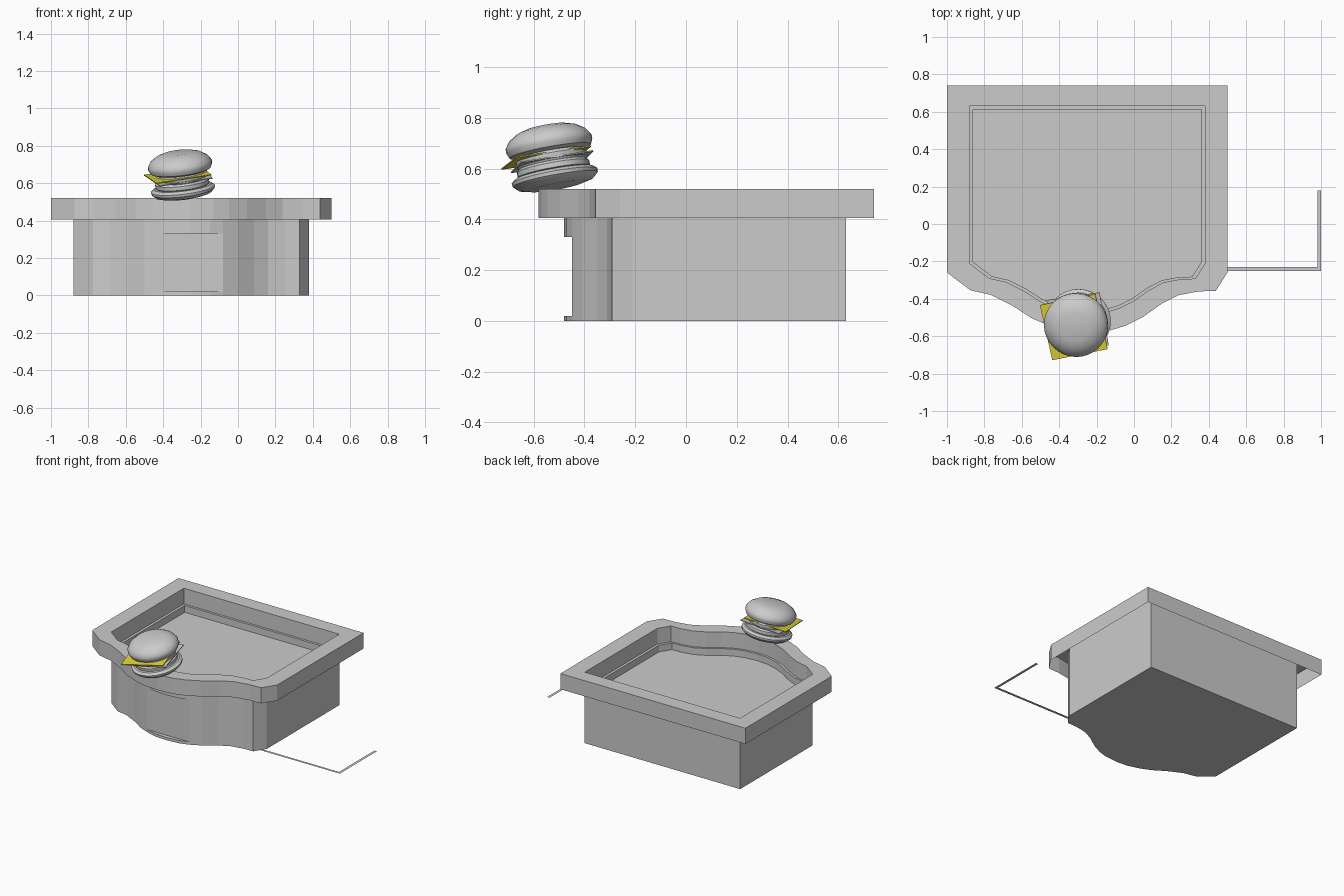
import bpy, bmesh
from math import cos, sin, pi, radians
from mathutils import Vector, Matrix

if "Cube" in bpy.data.objects:
    bpy.data.objects.remove(bpy.data.objects["Cube"])

# wall footprint, front run from left to right, plus the two back corners
FOOT = [(-.88, -.21), (-.775, -.29), (-.685, -.31), (-.585, -.36), (-.5, -.415), (-.42, -.45),
        (-.34, -.473), (-.25, -.48), (-.15, -.471), (-.08, -.45), (0, -.41), (.085, -.35),
        (.16, -.312), (.25, -.295), (.328, -.292), (.38, -.21), (.38, .63), (-.88, .63)]


def make_object(name, bm, weld=True):
    if weld:
        bmesh.ops.remove_doubles(bm, verts=bm.verts[:], dist=1e-5)
    bmesh.ops.recalc_face_normals(bm, faces=bm.faces[:])
    mesh = bpy.data.meshes.new(name)
    bm.to_mesh(mesh)
    bm.free()
    ob = bpy.data.objects.new(name, mesh)
    bpy.context.collection.objects.link(ob)
    return ob


def foot_ring(z, scale=1.0, front=-9.0):
    """Footprint scaled about its middle, optionally cut flat at the front."""
    return [(-.25 + (x + .25) * scale, max(.05 + (y - .05) * scale, front), z) for x, y in FOOT]


def loft(name, rings, caps):
    bm = bmesh.new()
    loops = [[bm.verts.new(p) for p in ring] for ring in rings]
    n = len(loops[0])
    for a, b in zip(loops, loops[1:]):
        for i in range(n):
            j = (i + 1) % n
            bm.faces.new((a[i], a[j], b[j], b[i]))
    if caps:
        bm.faces.new(loops[0][::-1])
        bm.faces.new(loops[-1])
    return make_object(name, bm)


# building: base sill, recessed flat front window, walls, roof lip and sunken roof
loft("building_body", [
    foot_ring(0), foot_ring(.02),
    foot_ring(.02, front=-.45), foot_ring(.33, front=-.45),
    foot_ring(.33), foot_ring(.405),
    foot_ring(.405, .97), foot_ring(.355, .97)], True)

# overhanging parapet, open underneath
loft("roof_parapet", [
    foot_ring(.405, 1.19), foot_ring(.52, 1.19), foot_ring(.52), foot_ring(.405)], False)

# flat ground strip at the side
bm = bmesh.new()
pts = [(.36, -.25), (1, -.25), (1, .18), (.98, .18), (.98, -.23), (.36, -.23)]
v = [bm.verts.new((x, y, 0)) for x, y in pts]
bm.faces.new((v[0], v[1], v[4], v[5]))
bm.faces.new((v[1], v[2], v[3], v[4]))
make_object("ground_strip", bm)

# tilted frame of the burger sign
TILT = Matrix.Translation((-.29, -.51, .53)) @ \
    Vector((0, 0, 1)).rotation_difference(Vector((-.12, -.18, 1))).to_matrix().to_4x4()


def lathe(name, profile, seg=32):
    rings = [[(r * cos(2 * pi * i / seg), r * sin(2 * pi * i / seg), z) for i in range(seg)]
             for r, z in profile]
    ob = loft(name, rings, True)
    ob.matrix_world = TILT
    bpy.ops.object.select_all(action='DESELECT')
    ob.select_set(True)
    bpy.context.view_layer.objects.active = ob
    bpy.ops.object.shade_smooth_by_angle(angle=radians(35))
    return ob


lathe("bottom_bun", [(.11, 0), (.15, .01), (.17, .028), (.172, .042), (.155, .055)])
lathe("patty", [(.13, .05), (.145, .06), (.145, .08), (.135, .09), (.142, .1), (.142, .12), (.13, .135)])
lathe("top_bun", [(.14, .132), (.163, .142), (.172, .162), (.172, .18), (.155, .205),
                  (.12, .228), (.08, .24)])


def slice_square(name, side, x, y, z, turn):
    bm = bmesh.new()
    bmesh.ops.create_cube(bm, size=1)
    ob = make_object(name, bm)
    ob.matrix_world = TILT @ Matrix.Translation((x, y, z)) @ \
        Matrix.Rotation(radians(turn), 4, 'Z') @ Matrix.Diagonal((side, side, .005, 1))
    return ob


# square fillings
slice_square("lettuce_slice", .29, 0, 0, .1, 9)
cheese = slice_square("cheese_slice", .305, -.018, -.02, .122, 12)
mat = bpy.data.materials.new("cheese_yellow")
mat.diffuse_color = (.75, .65, .04, 1)
mat.use_nodes = True
mat.node_tree.nodes["Principled BSDF"].inputs["Base Color"].default_value = mat.diffuse_color
cheese.data.materials.append(mat)
